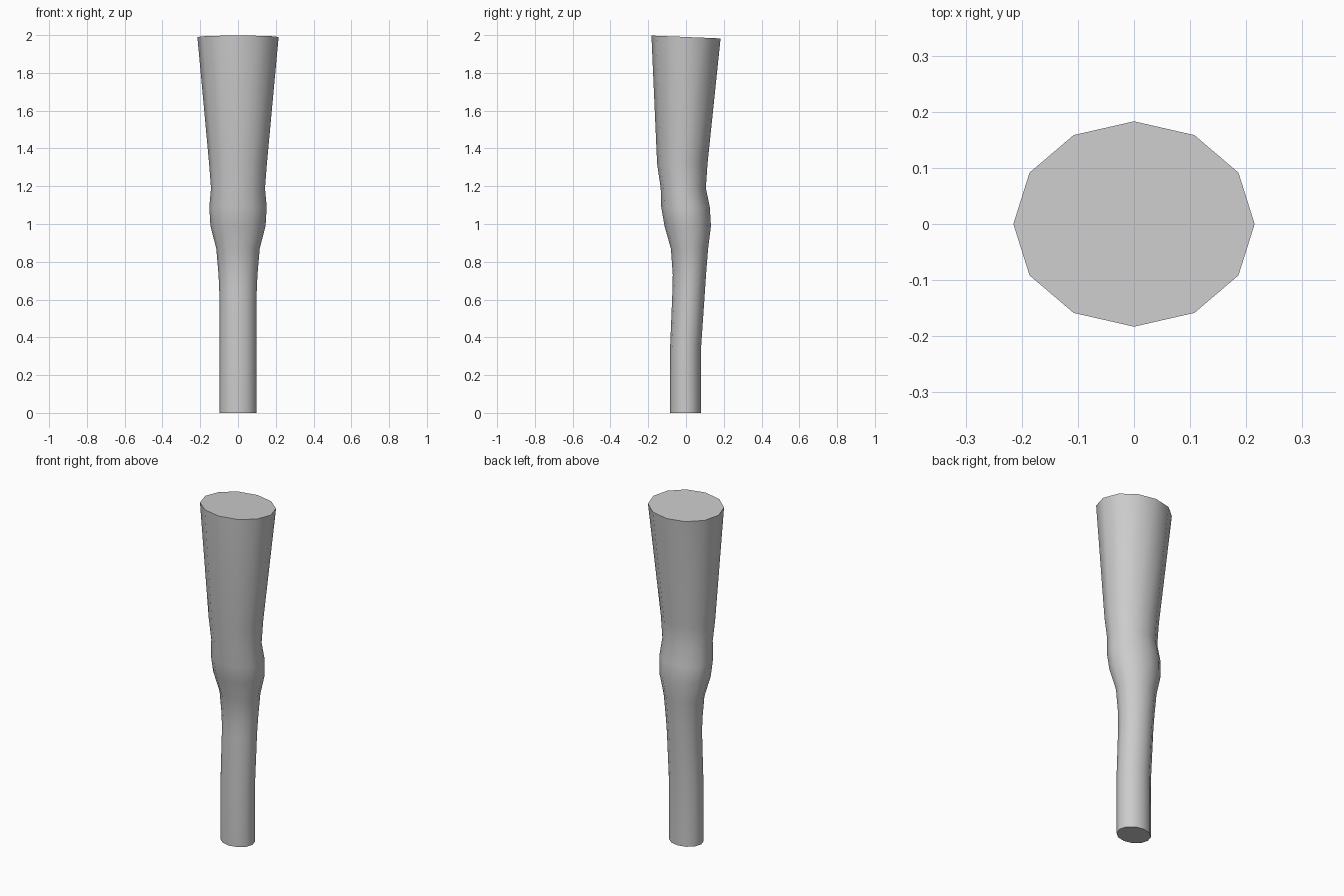
import bpy, bmesh, math

if "Cube" in bpy.data.objects:
    bpy.data.objects.remove(bpy.data.objects["Cube"], do_unlink=True)

SIDES = 12

# Leg cross-sections: height, half width, front y, back y
RINGS = [
    (0.00, 0.098, -0.085, 0.080),
    (0.35, 0.098, -0.084, 0.080),
    (0.64, 0.099, -0.072, 0.100),
    (0.73, 0.103, -0.070, 0.106),
    (0.87, 0.115, -0.080, 0.117),
    (0.99, 0.146, -0.114, 0.132),
    (1.09, 0.152, -0.131, 0.126),
    (1.19, 0.143, -0.134, 0.105),
    (1.32, 0.153, -0.153, 0.114),
    (1.99, 0.215, -0.183, 0.183),
]
TOP_TILT = 0.0075

grey = bpy.data.materials.new("plain_grey")
grey.use_nodes = True
colour = (0.6, 0.6, 0.6, 1)
grey.diffuse_color = colour
grey.node_tree.nodes["Principled BSDF"].inputs["Base Color"].default_value = colour

# Loft the oval sections and close both ends
bm = bmesh.new()
loops = []
for z, half_width, front, back in RINGS:
    tilt = TOP_TILT if z == RINGS[-1][0] else 0
    loop = []
    for i in range(SIDES):
        a = math.tau * i / SIDES
        y = (front + back) / 2 + (back - front) / 2 * math.sin(a)
        loop.append(bm.verts.new((half_width * math.cos(a), y, z - tilt * math.sin(a))))
    loops.append(loop)
for low, high in zip(loops, loops[1:]):
    for i in range(SIDES):
        j = (i + 1) % SIDES
        bm.faces.new((low[i], low[j], high[j], high[i]))
bm.faces.new(loops[0][::-1])
bm.faces.new(loops[-1])

mesh = bpy.data.meshes.new("leg")
bm.to_mesh(mesh)
bm.free()
mesh.materials.append(grey)
leg = bpy.data.objects.new("leg", mesh)
bpy.context.collection.objects.link(leg)

# Smooth the sides, keep the cut ends crisp
bpy.ops.object.select_all(action="DESELECT")
leg.select_set(True)
bpy.context.view_layer.objects.active = leg
bpy.ops.object.shade_smooth_by_angle(angle=math.radians(50))
